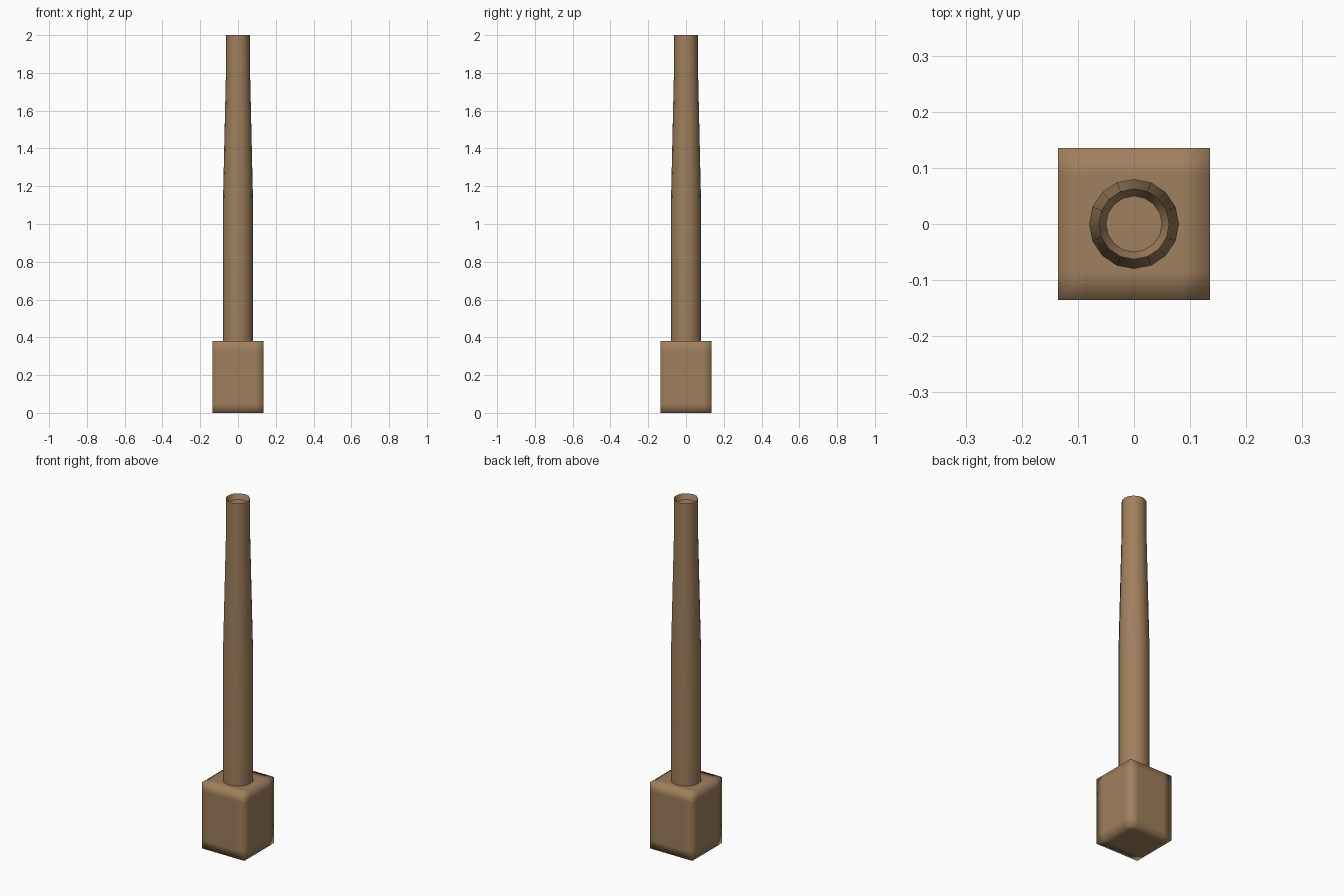
import bpy, bmesh, math

if "Cube" in bpy.data.objects:
    bpy.data.objects.remove(bpy.data.objects["Cube"])

wood = bpy.data.materials.new("brown wood")
wood.diffuse_color = (0.35, 0.216, 0.109, 1)
wood.use_nodes = True
wood.node_tree.nodes["Principled BSDF"].inputs["Base Color"].default_value = wood.diffuse_color


def finish(name, bm):
    bmesh.ops.recalc_face_normals(bm, faces=bm.faces[:])
    me = bpy.data.meshes.new(name)
    bm.to_mesh(me)
    bm.free()
    me.materials.append(wood)
    for p in me.polygons:
        p.use_smooth = True
    ob = bpy.data.objects.new(name, me)
    bpy.context.collection.objects.link(ob)
    return ob


# square base block, smooth shaded with support loops near the edges
bm = bmesh.new()
bmesh.ops.create_cube(bm, size=1)
for v in bm.verts:
    v.co = (v.co.x * 0.27, v.co.y * 0.27, (v.co.z + 0.5) * 0.38)
for axis, cuts in ((0, (-0.085, 0.085)), (1, (-0.085, 0.085)), (2, (0.05, 0.33))):
    for c in cuts:
        co, no = [0, 0, 0], [0, 0, 0]
        co[axis], no[axis] = c, 1
        bmesh.ops.bisect_plane(bm, geom=bm.verts[:] + bm.edges[:] + bm.faces[:],
                               plane_co=co, plane_no=no)
finish("base_block", bm)

# tapered round post with a shallow recess in its top
SIDES = 16
profile = [(0.08, 0.36), (0.08, 1.1), (0.064, 1.8), (0.063, 2.0), (0.05, 1.97)]
bm = bmesh.new()
rings = [[bm.verts.new((r * math.cos(2 * math.pi * i / SIDES),
                        r * math.sin(2 * math.pi * i / SIDES), z))
          for i in range(SIDES)] for r, z in profile]
for a, b in zip(rings, rings[1:]):
    for i in range(SIDES):
        j = (i + 1) % SIDES
        bm.faces.new((a[i], a[j], b[j], b[i]))
bm.faces.new(rings[0])
bm.faces.new(rings[-1])
post = finish("post", bm)
bpy.context.view_layer.objects.active = post
post.select_set(True)
bpy.ops.object.shade_smooth_by_angle(angle=math.radians(40))
